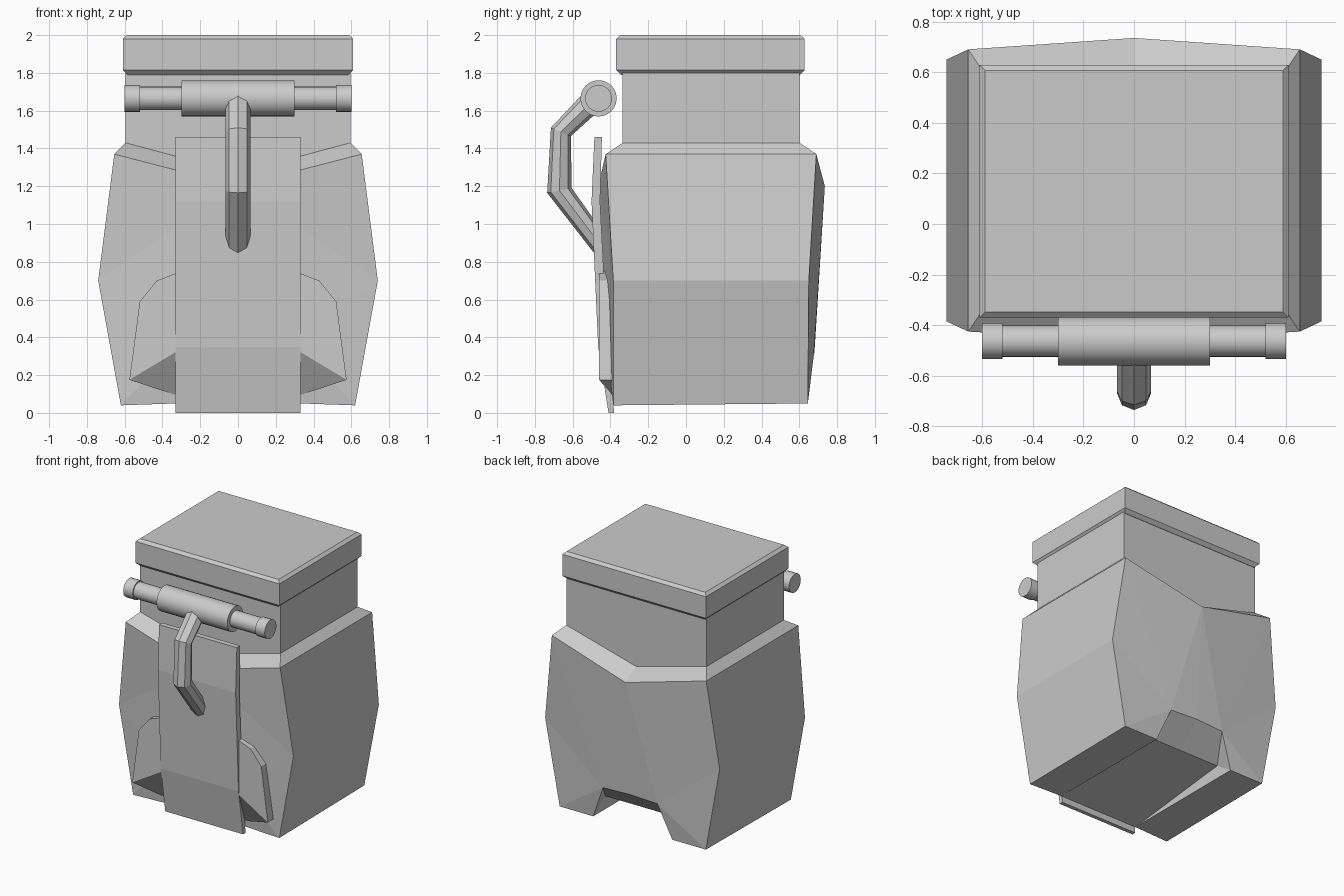
import bpy, bmesh, math

if "Cube" in bpy.data.objects:
    bpy.data.objects.remove(bpy.data.objects["Cube"])


def finish(name, bm):
    bmesh.ops.recalc_face_normals(bm, faces=bm.faces)
    me = bpy.data.meshes.new(name)
    bm.to_mesh(me)
    bm.free()
    ob = bpy.data.objects.new(name, me)
    bpy.context.collection.objects.link(ob)
    return ob


def loft(name, rings):
    """Skin closed rings of equal length and cap both ends."""
    bm = bmesh.new()
    vs = [[bm.verts.new(p) for p in r] for r in rings]
    n = len(rings[0])
    for a, b in zip(vs, vs[1:]):
        for i in range(n):
            j = (i + 1) % n
            bm.faces.new((a[i], a[j], b[j], b[i]))
    bm.faces.new(vs[0])
    bm.faces.new(vs[-1])
    return finish(name, bm)


def rod(name, x0, x1, r):
    bpy.ops.mesh.primitive_cylinder_add(vertices=24, radius=r, depth=x1 - x0,
                                        location=((x0 + x1) / 2, -0.463, 1.665),
                                        rotation=(0, math.pi / 2, 0))
    bpy.context.object.name = name
    bpy.ops.object.shade_smooth_by_angle(angle=math.radians(40))


# faceted bag body: right half, mirrored across x = 0
P = dict(
    n0=(0, -.335, 1.8), n1=(.595, -.335, 1.8), n2=(.595, .6, 1.8), n3=(0, .6, 1.8),
    a0=(0, -.335, 1.27), a1=(.595, -.335, 1.43), a2=(.595, .6, 1.43), a3=(0, .6, 1.27),
    b0=(0, -.465, 1.2), b1=(.655, -.425, 1.37), b2=(.655, .69, 1.37), b3=(0, .735, 1.2),
    c1=(.74, -.385, .7), c2=(.74, .65, .7),
    d1=(.62, -.385, .04), d2=(.62, .645, .05), d3=(.335, .645, .05), d4=(.335, -.385, .05),
    e0=(0, -.385, .05), e3=(0, .68, .32), f3=(.23, .677, .31),
    g0=(0, .5, .15), g3=(.335, .5, .15), h0=(0, -.43, .35), h1=(.33, -.42, .35))
FACES = """n0 n1 a1 a0|n1 n2 a2 a1|n2 n3 a3 a2|a0 a1 b1 b0|a1 a2 b2 b1|a2 a3 b3 b2
|b1 b2 c2 c1|c1 c2 d2 d1|b3 e3 f3|b3 f3 b2|b2 f3 c2|c2 f3 d2|f3 d3 d2
|f3 d3 g3|d3 d4 g3|g3 d4 e0 g0|e3 f3 g3 g0|d1 d2 d3 d4
|b0 b1 c1|b0 c1 h1|c1 d1 h1|d1 d4 h1|h1 d4 e0 h0|b0 h1 h0"""
bm = bmesh.new()
for s in (1, -1):
    v = {k: bm.verts.new((s * x, y, z)) for k, (x, y, z) in P.items()}
    for f in FACES.replace("\n", "").split("|"):
        bm.faces.new([v[k] for k in f.split()])
bmesh.ops.remove_doubles(bm, verts=bm.verts, dist=1e-4)
finish("bag_body", bm)

# lid with chamfered rims
loft("lid", [[(sx * (.61 - i), (-.37 + i if sy < 0 else .628 - i), z)
              for sx, sy in ((-1, -1), (1, -1), (1, 1), (-1, 1))]
             for i, z in ((.025, 1.79), (0, 1.815), (0, 1.98), (.022, 2.0))])

# front strap: side profile extruded across x
profile = [(-.485, 1.46), (-.5, 1.12), (-.465, .35), (-.41, 0),
           (-.38, 0), (-.415, .35), (-.455, 1.12), (-.445, 1.46)]
loft("front_strap", [[(x, y, z) for y, z in profile] for x in (-.33, .33)])

# side pockets with sloped undersides
top = [(.3, .75), (.43, .70), (.52, .59), (.575, .175)]
for s, side in ((1, "right"), (-1, "left")):
    loft(side + "_pocket",
         [[(s * x, -.46, z) for x, z in top + [(.3, .34)]],
          [(s * x, -.38, z) for x, z in top + [(.3, .085)]]])

# toggle bar
rod("toggle_barrel", -.3, .3, .096)
rod("toggle_rod", -.55, .55, .062)
rod("toggle_cap_right", .52, .6, .071)
rod("toggle_cap_left", -.6, -.52, .071)

# bent octagonal loop: outer and inner (y, z) points along its path
path = [((-.555, 1.68), (-.46, 1.60)), ((-.715, 1.51), (-.61, 1.465)),
        ((-.735, 1.165), (-.605, 1.19)), ((-.47, .825), (-.47, 1.0))]
rings = []
for o, i in path:
    ring = []
    for k in range(8):
        a = k * math.pi / 4
        t = (1 + math.sin(a)) / 2
        ring.append((.067 * math.cos(a), i[0] + (o[0] - i[0]) * t, i[1] + (o[1] - i[1]) * t))
    rings.append(ring)
loft("toggle_loop", rings)
